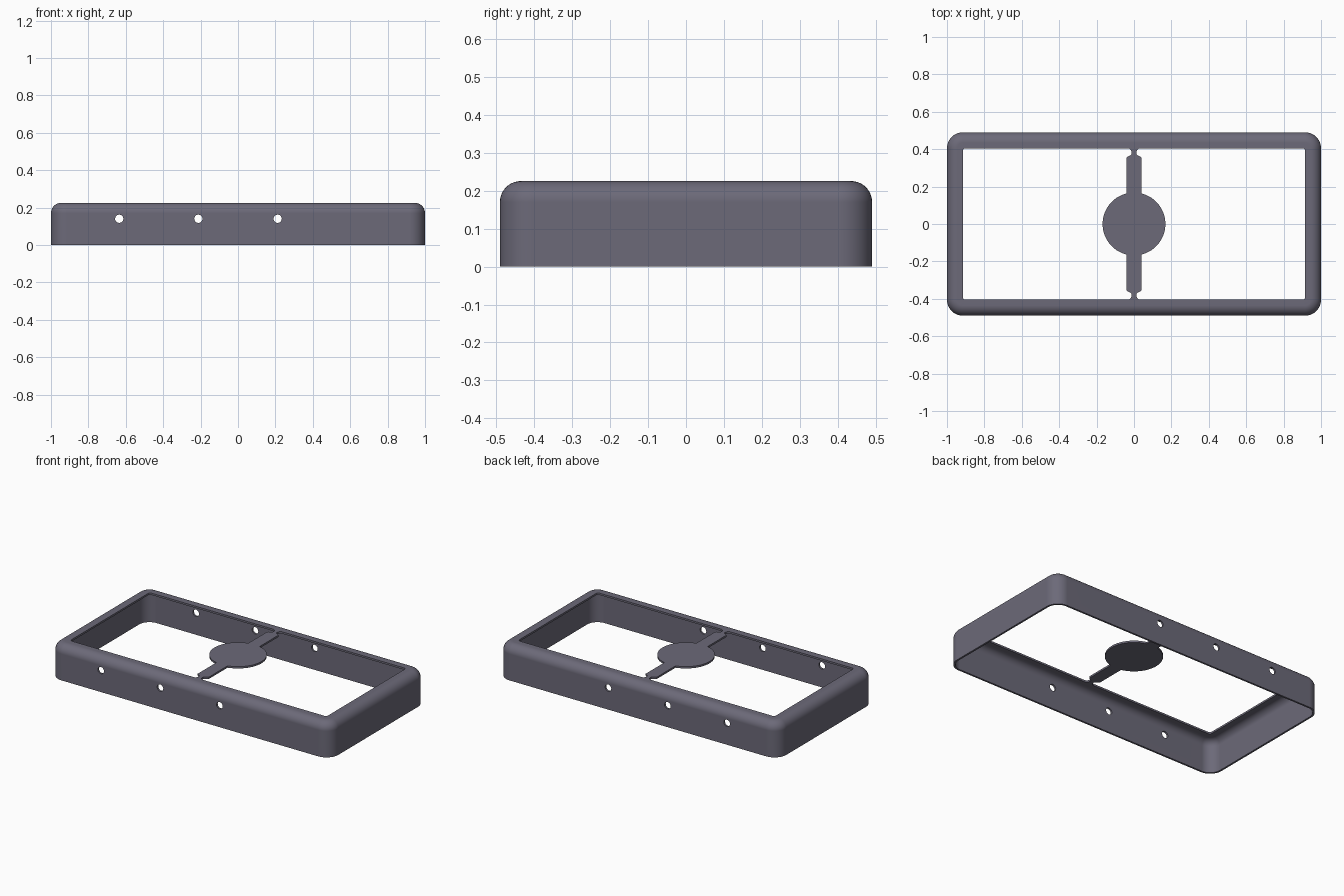
import bpy, bmesh
from math import sin, cos, pi, sqrt
from mathutils import Vector

cube = bpy.data.objects.get("Cube")
if cube:
    bpy.data.objects.remove(cube, do_unlink=True)

HALF_X, HALF_Y, HEIGHT = 1.0, 0.49, 0.225
WALL, FILLET, CORNER, LIP = 0.012, 0.055, 0.085, 0.085

mat = bpy.data.materials.new("slate_grey")
mat.use_nodes = True
colour = (0.15, 0.143, 0.19, 1)
mat.diffuse_color = colour
mat.node_tree.nodes["Principled BSDF"].inputs["Base Color"].default_value = colour


def make_object(name, bm):
    bmesh.ops.recalc_face_normals(bm, faces=bm.faces[:])
    mesh = bpy.data.meshes.new(name)
    bm.to_mesh(mesh)
    bm.free()
    mesh.materials.append(mat)
    obj = bpy.data.objects.new(name, mesh)
    bpy.context.collection.objects.link(obj)
    return obj


def activate(obj):
    bpy.ops.object.select_all(action="DESELECT")
    obj.select_set(True)
    bpy.context.view_layer.objects.active = obj


def arc(cx, cy, r, a0, a1, n):
    return [(cx + r * cos(a0 + (a1 - a0) * i / n), cy + r * sin(a0 + (a1 - a0) * i / n))
            for i in range(n + 1)]


def rounded_rect(hx, hy, r, n=10):
    pts = []
    for k, (sx, sy) in enumerate([(1, 1), (-1, 1), (-1, -1), (1, -1)]):
        pts += arc(sx * (hx - r), sy * (hy - r), r, k * pi / 2, (k + 1) * pi / 2, n)
    return pts


# Frame shell: wall section (inset, height) carried around a rounded rectangle
shoulder = HEIGHT - FILLET
section = [(0, 0)] + arc(FILLET, shoulder, FILLET, pi, pi / 2, 10)
section += [(LIP, HEIGHT), (LIP, HEIGHT - WALL)]
section += arc(FILLET, shoulder, FILLET - WALL, pi / 2, pi, 10) + [(WALL, 0)]

bm = bmesh.new()
rings = [[bm.verts.new((x, y, z)) for x, y in
          rounded_rect(HALF_X - d, HALF_Y - d, max(CORNER - d, 0.015))] for d, z in section]
for a, b in zip(rings, rings[1:] + rings[:1]):
    for i in range(len(a)):
        j = (i + 1) % len(a)
        bm.faces.new((a[i], a[j], b[j], b[i]))
frame = make_object("frame", bm)

# Round holes through the front and back walls
bm = bmesh.new()
for x in (-0.635, -0.212, 0.212, 0.635):
    hole = bmesh.ops.create_cone(bm, cap_ends=True, segments=24,
                                 radius1=0.022, radius2=0.022, depth=1.2)["verts"]
    for v in hole:
        v.co = Vector((v.co.x + x, v.co.z, v.co.y + 0.14))
cutter = make_object("hole_cutter", bm)
cutter.hide_render = True
activate(frame)
mod = frame.modifiers.new("holes", "BOOLEAN")
mod.operation, mod.solver, mod.object = "DIFFERENCE", "EXACT", cutter
bpy.ops.object.modifier_apply(modifier=mod.name)
bpy.data.objects.remove(cutter, do_unlink=True)

# Centre bridge: disc, two arms and flared necks as one flat plate
ARM, NECK, DISC, FLARE = 0.04, 0.013, 0.168, 0.022
end = HALF_Y - LIP
start = pi / 2 - 0.2404
quarter = arc(0, 0, DISC, 0, start, 20)
quarter += [(ARM, 0.353), (ARM - 0.006, 0.36), (NECK + 0.005, 0.368), (NECK, 0.374)]
quarter += arc(NECK + FLARE, end - FLARE, FLARE, pi, pi / 2, 6)
left_side = quarter[::-1] + [(x, -y) for x, y in quarter[1:]]
outline = left_side + [(-x, y) for x, y in left_side[::-1]]

bm = bmesh.new()
plate = bm.faces.new([bm.verts.new((x, y, HEIGHT - WALL)) for x, y in outline])
top = bmesh.ops.extrude_face_region(bm, geom=[plate])["geom"]
bmesh.ops.translate(bm, vec=(0, 0, WALL),
                    verts=[g for g in top if isinstance(g, bmesh.types.BMVert)])
bridge = make_object("centre_bridge", bm)

for obj in (frame, bridge):
    activate(obj)
    bpy.ops.object.shade_smooth_by_angle(angle=0.6)
    obj.modifiers.new("weighted_normals", "WEIGHTED_NORMAL").keep_sharp = True
